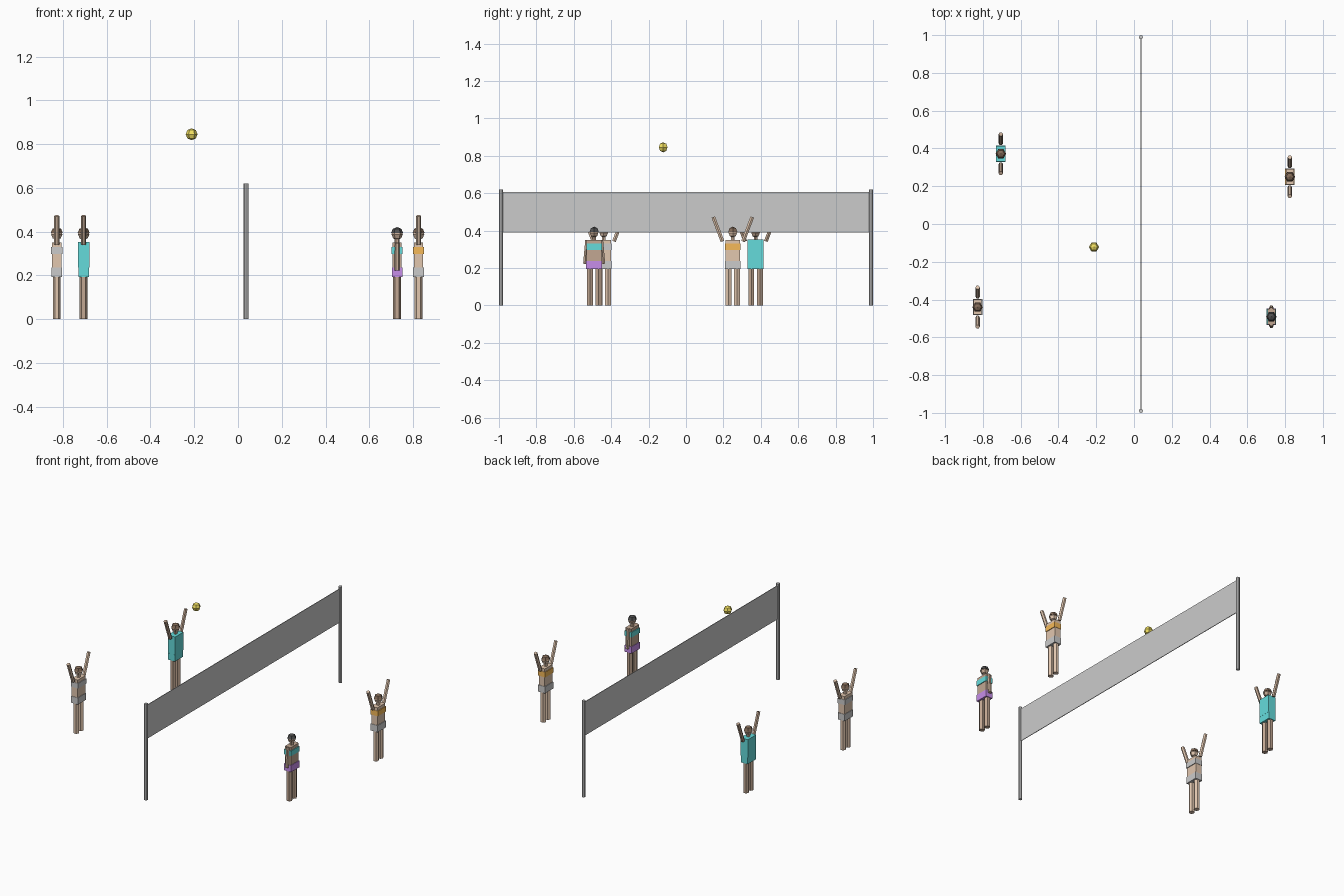
import bpy, bmesh
from math import sin, cos, pi
from mathutils import Vector

if "Cube" in bpy.data.objects:
    bpy.data.objects.remove(bpy.data.objects["Cube"])

def mat(name, r, g, b):
    m = bpy.data.materials.new(name)
    m.diffuse_color = (r, g, b, 1)
    m.use_nodes = True
    m.node_tree.nodes["Principled BSDF"].inputs["Base Color"].default_value = m.diffuse_color
    return m

LIGHT = mat("light_skin", 0.76, 0.57, 0.43)
DARK = mat("dark_skin", 0.54, 0.39, 0.29)
TEAL = mat("teal", 0.13, 0.71, 0.71)
ORANGE = mat("orange", 0.92, 0.49, 0.10)
PURPLE = mat("purple", 0.57, 0.27, 0.82)
YELLOW = mat("yellow", 0.88, 0.74, 0.12)
BROWN = mat("brown_hair", 0.23, 0.15, 0.10)
BLACK = mat("black_hair", 0.08, 0.08, 0.08)

def finish(name, bm, material):
    bmesh.ops.remove_doubles(bm, verts=bm.verts, dist=1e-5)
    bmesh.ops.recalc_face_normals(bm, faces=bm.faces)
    me = bpy.data.meshes.new(name)
    bm.to_mesh(me)
    bm.free()
    ob = bpy.data.objects.new(name, me)
    if material:
        me.materials.append(material)
    bpy.context.collection.objects.link(ob)

def loft(name, rings, material=None, n=6):
    """Flat-sided solid through (centre, radius) rings whose axis lies in the YZ plane."""
    bm = bmesh.new()
    axis = (Vector(rings[-1][0]) - Vector(rings[0][0])).normalized()
    u = Vector((1, 0, 0))
    v = axis.cross(u)
    loops = []
    for c, r in rings:
        loops.append([bm.verts.new(Vector(c) + r * (cos(2 * pi * i / n) * u + sin(2 * pi * i / n) * v))
                      for i in range(n)])
    for a, b in zip(loops, loops[1:]):
        for i in range(n):
            j = (i + 1) % n
            bm.faces.new((a[i], a[j], b[j], b[i]))
    for end, r in ((loops[0], rings[0][1]), (loops[-1], rings[-1][1])):
        if r > 0.001:
            bm.faces.new(end)
    finish(name, bm, material)

def rod(name, p, q, r, material=None, n=6):
    loft(name, [(p, r), (q, r)], material, n)

def ball(name, c, r, material, steps=4, start=0):
    """Low-poly sphere, or its upper dome when start is half of steps."""
    rings = []
    for k in range(start, steps + 1):
        a = -pi / 2 + pi * k / steps
        rad = 0 if k in (0, steps) else r * cos(a)
        rings.append(((c[0], c[1], c[2] + r * sin(a)), rad))
    loft(name, rings, material)

def box(name, x, y, z0, z1, dx, dy, material=None):
    bm = bmesh.new()
    bmesh.ops.create_cube(bm, size=1)
    for w in bm.verts:
        w.co = (x + w.co.x * dx, y + w.co.y * dy, (z0 + z1) / 2 + w.co.z * (z1 - z0))
    finish(name, bm, material)

def player(tag, x, y, skin, hair, top, bottom, arms_up=True, full_top=False):
    # legs, hips and torso
    box(tag + "_torso", x, y, 0.20, 0.35, 0.042, 0.080, skin)
    box(tag + "_shorts", x, y, 0.194, 0.237, 0.049, 0.085, bottom)
    z0, z1 = (0.237, 0.352) if full_top else (0.297, 0.330)
    box(tag + "_top", x, y, z0, z1, 0.051, 0.084, top)
    # neck, head and hair
    rod(tag + "_neck", (x, y, 0.345), (x, y, 0.375), 0.011, skin)
    ball(tag + "_head", (x, y, 0.388), 0.026, skin)
    ball(tag + "_hair", (x, y, 0.393), 0.028, hair, 4, 2)
    for side, s in (("right", -1), ("left", 1)):
        rod(f"{tag}_{side}_leg", (x, y + s * 0.023, 0), (x, y + s * 0.023, 0.20), 0.018, skin)
        if arms_up:
            a, b = (0.055, 0.342), (0.104, 0.472)
        else:
            a, b = (0.038, 0.348), (0.049, 0.222)
        rod(f"{tag}_{side}_arm", (x, y + s * a[0], a[1]), (x, y + s * b[0], b[1]), 0.0115, skin)

# net and posts
NX = 0.037
for side, s in (("front", -1), ("back", 1)):
    rod(side + "_post", (NX, s * 0.989, 0), (NX, s * 0.989, 0.62), 0.011, None, 8)
box("net", NX, 0, 0.39, 0.607, 0.004, 1.97)

# ball in flight
ball("ball", (-0.212, -0.122, 0.845), 0.027, YELLOW)

# four players
player("player_a", -0.828, -0.44, LIGHT, BROWN, None, None)
player("player_b", -0.705, 0.372, DARK, BROWN, TEAL, TEAL, full_top=True)
player("player_c", 0.825, 0.25, LIGHT, BROWN, ORANGE, None)
player("player_d", 0.727, -0.491, DARK, BLACK, TEAL, PURPLE, arms_up=False)
